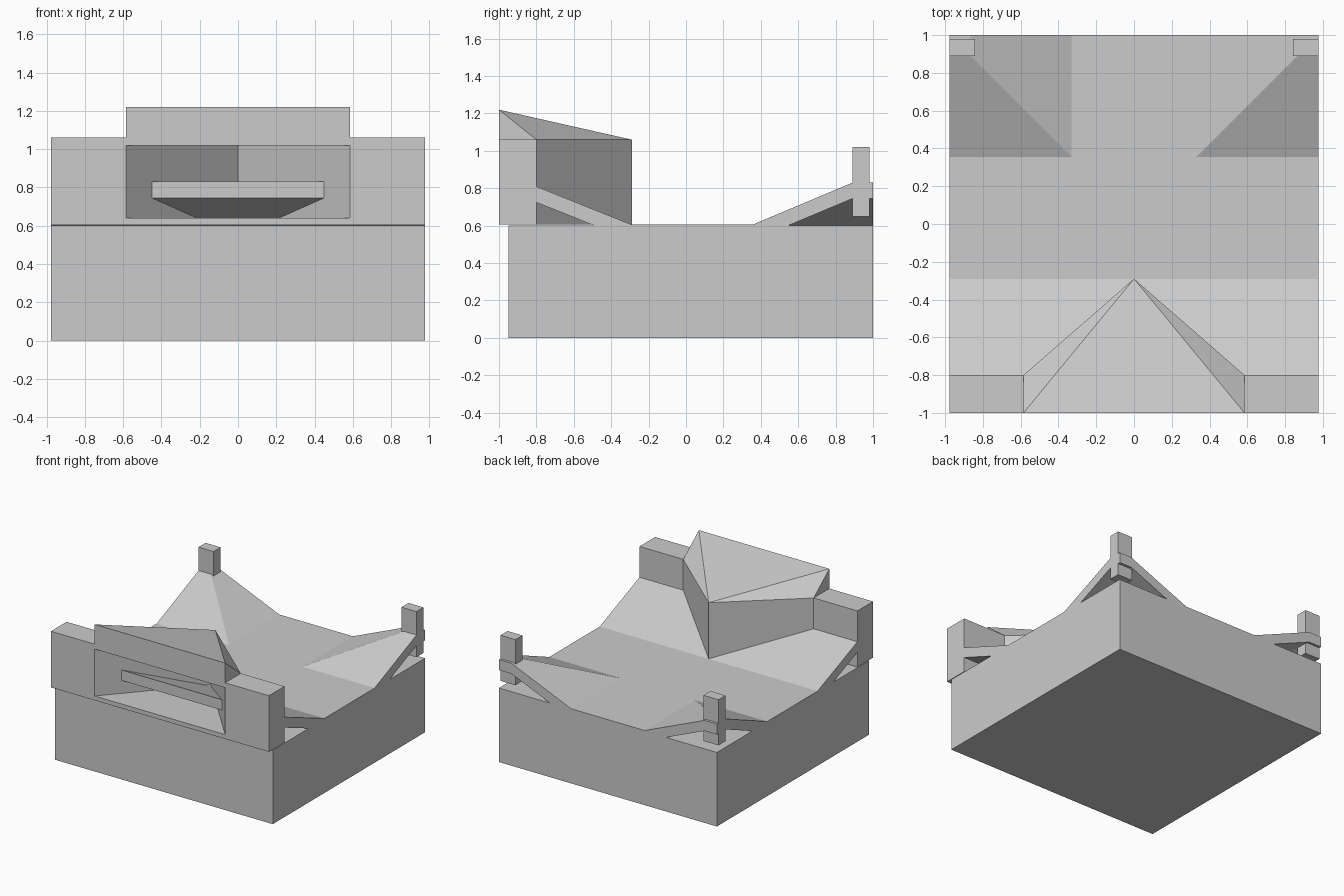
import bpy, bmesh
from mathutils import Vector

if "Cube" in bpy.data.objects:
    bpy.data.objects.remove(bpy.data.objects["Cube"])


def finish(name, bm):
    bmesh.ops.recalc_face_normals(bm, faces=bm.faces[:])
    mesh = bpy.data.meshes.new(name)
    bm.to_mesh(mesh)
    bm.free()
    ob = bpy.data.objects.new(name, mesh)
    bpy.context.collection.objects.link(ob)
    return ob


def extrude_z(bm, dz):
    res = bmesh.ops.extrude_face_region(bm, geom=bm.faces[:])
    moved = [g for g in res["geom"] if isinstance(g, bmesh.types.BMVert)]
    bmesh.ops.translate(bm, verts=moved, vec=Vector((0, 0, dz)))


def prism(name, outline, z0, z1):
    bm = bmesh.new()
    bm.faces.new([bm.verts.new((x, y, z0)) for x, y in outline])
    extrude_z(bm, z1 - z0)
    return finish(name, bm)


def box(name, x0, x1, y0, y1, z0, z1):
    return prism(name, [(x0, y0), (x1, y0), (x1, y1), (x0, y1)], z0, z1)


W = 0.977   # half width
F = 0.605   # level of the flat deck

# Base block
box("base", -W, W, -0.95, 1.0, 0, 0.6)

# Deck: slab that ramps up to the front and to the two back corners
xs = [-W, -0.865, -0.33, 0.33, 0.865, W]
ys = [-0.85, -0.29, 0.355, 0.89, 1.0]


def ramp(v, start, end):
    return min(max((v - start) / (end - start), 0), 1)


def deck_z(x, y):
    if y < 0:
        return F + 0.225 * ramp(-y, 0.29, 0.85)
    return F + 0.225 * min(ramp(abs(x), 0.33, 0.865), ramp(y, 0.355, 0.89))


bm = bmesh.new()
grid = [[bm.verts.new((x, y, deck_z(x, y))) for x in xs] for y in ys]
for j in range(len(ys) - 1):
    for i in range(len(xs) - 1):
        a, b = grid[j][i], grid[j][i + 1]
        c, d = grid[j + 1][i + 1], grid[j + 1][i]
        if j == 2 and i == 1:        # fold line of left corner
            bm.faces.new((a, b, d))
            bm.faces.new((b, c, d))
        elif j == 2 and i == 3:      # fold line of right corner
            bm.faces.new((a, b, c))
            bm.faces.new((a, c, d))
        else:
            bm.faces.new((a, b, c, d))
extrude_z(bm, -0.085)
finish("deck", bm)

# Front wall with pointed housing behind it
wall = prism("front_wall", [(-W, -1), (W, -1), (W, -0.8), (0.585, -0.8),
                            (0, -0.29), (-0.585, -0.8), (-W, -0.8)], F, 1.06)

# Triangular recess cut into the wall; straight sides meeting at a point
cutter = prism("recess_cutter", [(-0.675, -1.1), (0.675, -1.1), (0, -0.35)], 0.64, 1.02)
cutter.hide_render = True
cutter.hide_set(True)
mod = wall.modifiers.new("recess", 'BOOLEAN')
mod.operation = 'DIFFERENCE'
mod.solver = 'EXACT'
mod.object = cutter
bpy.context.view_layer.objects.active = wall
wall.select_set(True)
bpy.ops.object.modifier_apply(modifier=mod.name)
bpy.data.objects.remove(cutter)

# Sloping roof over the housing
bm = bmesh.new()
for s in (-1, 1):
    for y, z in ((-1, 1.22), (-1, 1.06), (-0.8, 1.06)):
        bm.verts.new((s * 0.585, y, z))
bm.verts.new((0, -0.29, 1.06))
bmesh.ops.convex_hull(bm, input=bm.verts[:])
finish("housing_roof", bm)

# Back corner posts
for side, s in (("left", -1), ("right", 1)):
    x0, x1 = sorted((s * 0.843, s * W))
    box("corner_post_" + side, x0, x1, 0.89, 0.98, 0.65, 1.02)
